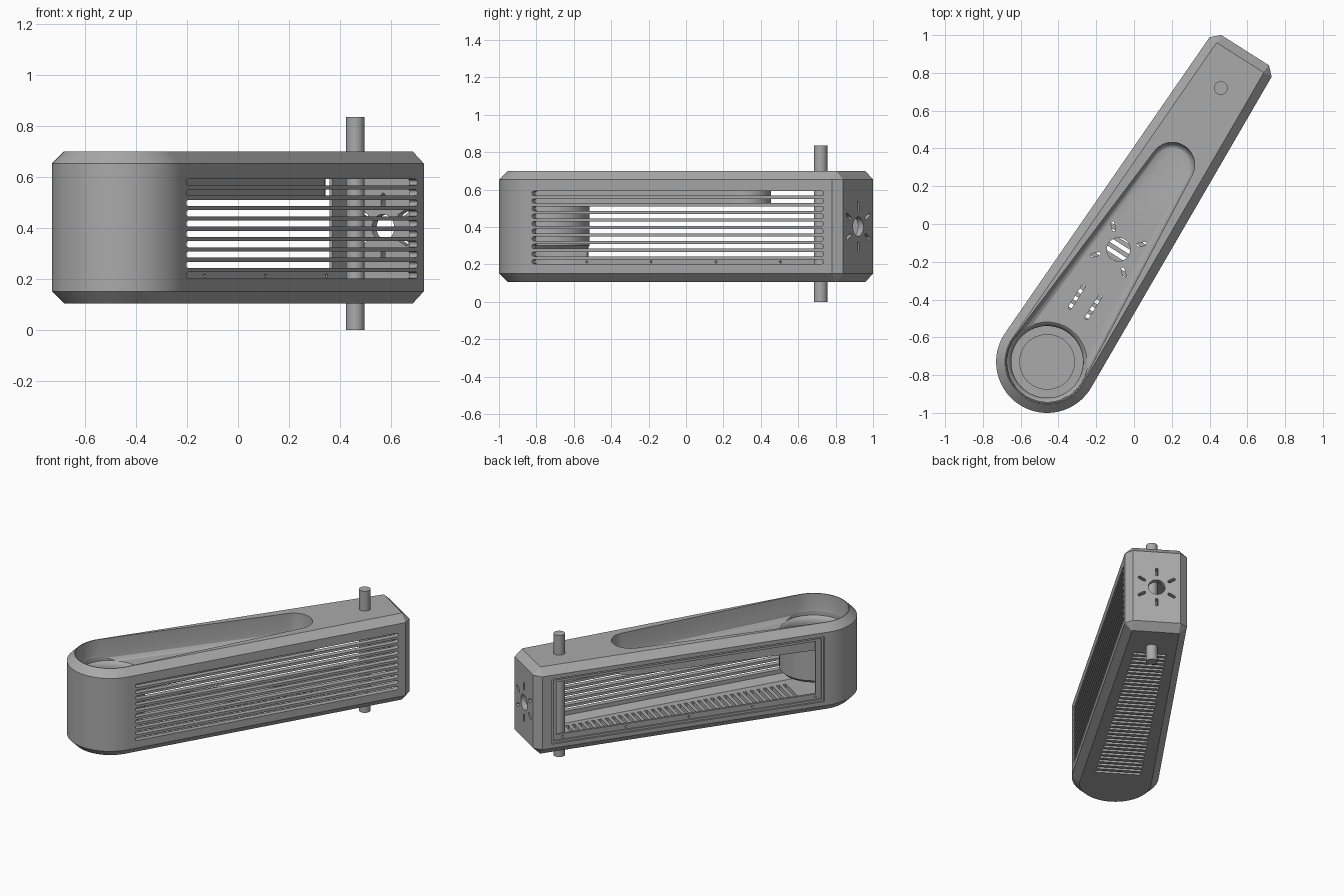
import bpy, bmesh
from math import sin, cos, tan, asin, pi, radians
from mathutils import Matrix

if "Cube" in bpy.data.objects:
    bpy.data.objects.remove(bpy.data.objects["Cube"])

grey = bpy.data.materials.new("plain grey")
grey.use_nodes = True
grey.diffuse_color = (0.4, 0.4, 0.4, 1)
grey.node_tree.nodes["Principled BSDF"].inputs["Base Color"].default_value = (0.4, 0.4, 0.4, 1)

TAPER = 0.0394
PLACE = Matrix.Translation((-0.46, -0.73, 0)) @ Matrix.Rotation(radians(57.6), 4, 'Z')


def loft(bm, layers, matrix=Matrix()):
    """Close a stack of (outline, height) layers into a solid."""
    rings = [[bm.verts.new(matrix @ Matrix.Translation((x, y, z)).translation) for x, y in pts]
             for pts, z in layers]
    for a, b in zip(rings, rings[1:]):
        n = len(a)
        for i in range(n):
            bm.faces.new((a[i], a[(i + 1) % n], b[(i + 1) % n], b[i]))
    bm.faces.new(rings[0][::-1])
    bm.faces.new(rings[-1])


def prism(bm, pts, z0, z1, matrix=Matrix()):
    loft(bm, [(pts, z0), (pts, z1)], matrix)


def make(name, bm, helper=False):
    bmesh.ops.recalc_face_normals(bm, faces=bm.faces)
    mesh = bpy.data.meshes.new(name)
    bm.to_mesh(mesh)
    bm.free()
    mesh.materials.append(grey)
    ob = bpy.data.objects.new(name, mesh)
    bpy.context.collection.objects.link(ob)
    ob.hide_render = helper
    return ob


def combine(target, tool, operation):
    """Apply one boolean and drop its tool."""
    mod = target.modifiers.new("cut", 'BOOLEAN')
    mod.operation, mod.solver, mod.object = operation, 'EXACT', tool
    bpy.context.view_layer.objects.active = target
    bpy.ops.object.modifier_apply(modifier=mod.name)
    bpy.data.objects.remove(tool)


def circle(r, n=48):
    return [(r * cos(2 * pi * i / n), r * sin(2 * pi * i / n)) for i in range(n)]


def rect(x0, x1, y0, y1):
    return [(x0, y0), (x1, y0), (x1, y1), (x0, y1)]


def stadium(r0, r1, x0, x1, n=24):
    """Two arcs of different radius joined by tangents."""
    a = asin((r0 - r1) / (x1 - x0))
    pts = []
    for i in range(n + 1):
        t = pi / 2 - a + (pi + 2 * a) * i / n
        pts.append((x0 + r0 * cos(t), r0 * sin(t)))
    for i in range(n + 1):
        t = -pi / 2 + a + (pi - 2 * a) * i / n
        pts.append((x1 + r1 * cos(t), r1 * sin(t)))
    return pts


def half_width(r, u):
    return r / cos(TAPER) - u * tan(TAPER)


def outline(inset, n=40):
    """Tapered plan: one round end, one square end with cut corners."""
    r, end, c = 0.27 - inset, 1.955 - inset, max(0.043 - inset, 0.003)
    pts = []
    for i in range(n + 1):
        t = pi / 2 - TAPER + (pi + 2 * TAPER) * i / n
        pts.append((r * cos(t), r * sin(t)))
    side, tip = half_width(r, end - c), half_width(r, end) - c
    return pts + [(end - c, -side), (end, -tip), (end, tip), (end - c, side)]


def shell_solid(bm, grow, z0, z1, edge):
    loft(bm, [(outline(grow + edge), z0), (outline(grow), z0 + edge),
              (outline(grow), z1 - edge), (outline(grow + edge), z1)])


def vent(bm, matrix, hole, reach, count, start):
    """Round hole ringed by short radial slits."""
    prism(bm, circle(hole), -0.08, 0.08, matrix)
    for i in range(count):
        turn = Matrix.Rotation(start + 2 * pi * i / count, 4, 'Z')
        prism(bm, stadium(0.009, 0.009, reach - 0.018, reach + 0.018, 6), -0.08, 0.08, matrix @ turn)


# Chamfered casing, hollowed out
bm = bmesh.new()
shell_solid(bm, 0, 0.105, 0.70, 0.047)
casing = make("casing", bm)
bm = bmesh.new()
shell_solid(bm, 0.035, 0.14, 0.665, 0.035)
combine(casing, make("cavity", bm, True), 'DIFFERENCE')

# Matrices that lay a prism flat on either tapered side
right_side = (Matrix.Rotation(TAPER, 4, 'Z') @ Matrix.Translation((0, -0.27, 0))
              @ Matrix.Rotation(pi / 2, 4, 'X'))
left_side = Matrix.Scale(-1, 4, (0, 1, 0)) @ right_side

# Long side louvres, floor louvres and end vent
bm = bmesh.new()
for i in range(10):
    z = 0.215 + 0.0405 * i
    slot = [(x, y + z) for x, y in stadium(0.012, 0.012, 0.06, 1.84, 6)]
    prism(bm, slot, -0.05, 0.05, right_side)
for i in range(34):
    u = 0.14 + 0.045 * i
    w = 0.145 - 0.027 * u
    prism(bm, rect(u - 0.011, u + 0.011, -w, w), 0.05, 0.155)
end_face = Matrix(((0, 0, 1, 1.95), (1, 0, 0, 0), (0, 1, 0, 0.402), (0, 0, 0, 1)))
vent(bm, end_face, 0.052, 0.108, 6, pi / 2)
combine(casing, make("louvre_cutter", bm, True), 'DIFFERENCE')

# Stepped window on the other side, with screw holes in its lip
steps = [(0.03, -0.012), (0.045, -0.02)]
for edge, depth in steps:
    bm = bmesh.new()
    e = edge - 0.03
    prism(bm, rect(edge, 1.84 - e, 0.18 + e, 0.625 - e), depth, 0.05, left_side)
    combine(casing, make("rebate_cutter", bm, True), 'DIFFERENCE')
bm = bmesh.new()
prism(bm, rect(0.08, 1.80, 0.232, 0.592), -0.06, 0.05, left_side)
for i in range(5):
    hole = [(x + 0.08 + 0.42 * i, y + 0.213) for x, y in circle(0.007, 12)]
    prism(bm, hole, -0.06, 0.05, left_side)
combine(casing, make("window_cutter", bm, True), 'DIFFERENCE')

# Tray hung under the top, with a round well at the blunt end
bm = bmesh.new()
prism(bm, stadium(0.238, 0.14, 0, 1.236), 0.525, 0.672)
combine(casing, make("tray_wall", bm, True), 'UNION')
bm = bmesh.new()
loft(bm, [(circle(0.195), 0.28), (circle(0.215), 0.30), (circle(0.215), 0.56)])
combine(casing, make("well_wall", bm, True), 'UNION')
bm = bmesh.new()
loft(bm, [(stadium(0.185, 0.092, 0, 1.236), 0.55), (stadium(0.197, 0.102, 0, 1.236), 0.555),
          (stadium(0.210, 0.113, 0, 1.236), 0.57), (stadium(0.216, 0.118, 0, 1.236), 0.60),
          (stadium(0.219, 0.119, 0, 1.236), 0.75)])
combine(casing, make("tray_cutter", bm, True), 'DIFFERENCE')
bm = bmesh.new()
loft(bm, [(circle(0.19), 0.31), (circle(0.19), 0.51), (circle(0.194), 0.53),
          (circle(0.204), 0.545), (circle(0.214), 0.552), (circle(0.214), 0.58)])
combine(casing, make("well_cutter", bm, True), 'DIFFERENCE')

# Tray floor vent and twin slots
bm = bmesh.new()
vent(bm, Matrix.Translation((0.705, 0, 0.54)), 0.062, 0.125, 4, pi / 4)
for v in (-0.052, 0.052):
    prism(bm, [(x, y + v) for x, y in stadium(0.01, 0.01, 0.31, 0.44, 6)], 0.50, 0.58)
combine(casing, make("tray_slot_cutter", bm, True), 'DIFFERENCE')

# Low disc with a hexagonal socket in the well
bm = bmesh.new()
prism(bm, circle(0.147), 0.305, 0.318)
disc = make("well_disc", bm)
bm = bmesh.new()
prism(bm, circle(0.072, 6), 0.312, 0.33)
combine(disc, make("socket_cutter", bm, True), 'DIFFERENCE')

# Upright pivot pin
bm = bmesh.new()
prism(bm, [(x + 1.717, y) for x, y in circle(0.036, 32)], 0, 0.835)
pin = make("pivot_pin", bm)

for ob in (casing, disc, pin):
    ob.matrix_world = PLACE
    bpy.ops.object.select_all(action='DESELECT')
    ob.select_set(True)
    bpy.context.view_layer.objects.active = ob
    bpy.ops.object.shade_smooth_by_angle(angle=radians(25))
